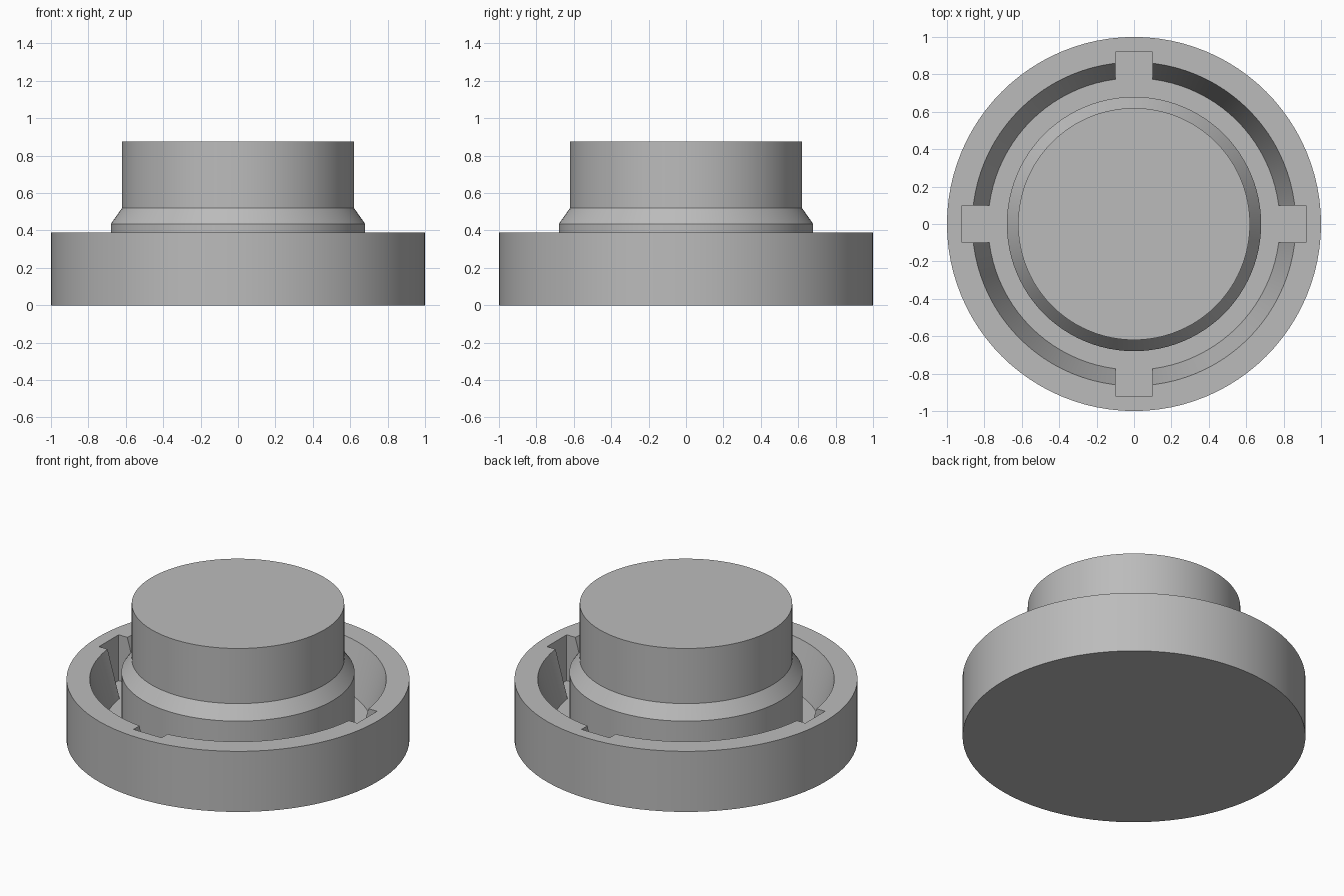
import bpy, bmesh, math

SIDES = 96
FLOOR_Z = 0.095
RIM_Z = 0.39

default = bpy.data.objects.get("Cube")
if default:
    bpy.data.objects.remove(default, do_unlink=True)

# Single plain grey
grey = bpy.data.materials.new("plain_grey")
grey.use_nodes = True
colour = (0.5, 0.5, 0.5, 1)
grey.diffuse_color = colour
grey.node_tree.nodes["Principled BSDF"].inputs["Base Color"].default_value = colour


def make_object(name, bm):
    bmesh.ops.recalc_face_normals(bm, faces=bm.faces[:])
    mesh = bpy.data.meshes.new(name)
    bm.to_mesh(mesh)
    bm.free()
    mesh.materials.append(grey)
    obj = bpy.data.objects.new(name, mesh)
    bpy.context.collection.objects.link(obj)
    return obj


def lathe(name, profile):
    """Solid of revolution from (radius, height) points, capped at both ends."""
    bm = bmesh.new()
    rings = []
    for r, z in profile:
        angles = [math.tau * i / SIDES for i in range(SIDES)]
        rings.append([bm.verts.new((r * math.cos(a), r * math.sin(a), z)) for a in angles])
    for low, high in zip(rings, rings[1:]):
        for i in range(SIDES):
            j = (i + 1) % SIDES
            bm.faces.new((low[i], low[j], high[j], high[i]))
    bm.faces.new(rings[0])
    bm.faces.new(rings[-1])
    return make_object(name, bm)


def box(name, size, centre):
    bm = bmesh.new()
    bmesh.ops.create_cube(bm, size=1)
    bmesh.ops.scale(bm, vec=size, verts=bm.verts)
    bmesh.ops.translate(bm, vec=centre, verts=bm.verts)
    return make_object(name, bm)


def cut(target, cutter):
    cutter.hide_render = True
    mod = target.modifiers.new("cut", "BOOLEAN")
    mod.operation = "DIFFERENCE"
    mod.solver = "EXACT"
    mod.object = cutter
    bpy.context.view_layer.objects.active = target
    bpy.ops.object.modifier_apply(modifier=mod.name)
    bpy.data.objects.remove(cutter, do_unlink=True)


# Dish-shaped base with a tapered well
base = lathe("base_ring", [(1, 0), (1, RIM_Z)])
slope = (0.865 - 0.78) / (RIM_Z - FLOOR_Z)
top = RIM_Z + 0.1
cut(base, lathe("well_cutter", [(0.78, FLOOR_Z), (0.865 + slope * 0.1, top)]))

# Four square notches in the inner wall
height = top - FLOOR_Z
for size in ((1.84, 0.2, height), (0.2, 1.84, height)):
    cut(base, box("notch_cutter", size, (0, 0, FLOOR_Z + height / 2)))

# Stepped central hub with a sloped shoulder
hub = lathe("central_hub", [(0.68, FLOOR_Z - 0.03), (0.68, 0.435), (0.62, 0.52), (0.62, 0.875)])

# Smooth walls with crisp edges
for obj in (base, hub):
    bpy.ops.object.select_all(action="DESELECT")
    obj.select_set(True)
    bpy.context.view_layer.objects.active = obj
    bpy.ops.object.shade_smooth_by_angle(angle=math.radians(25))
